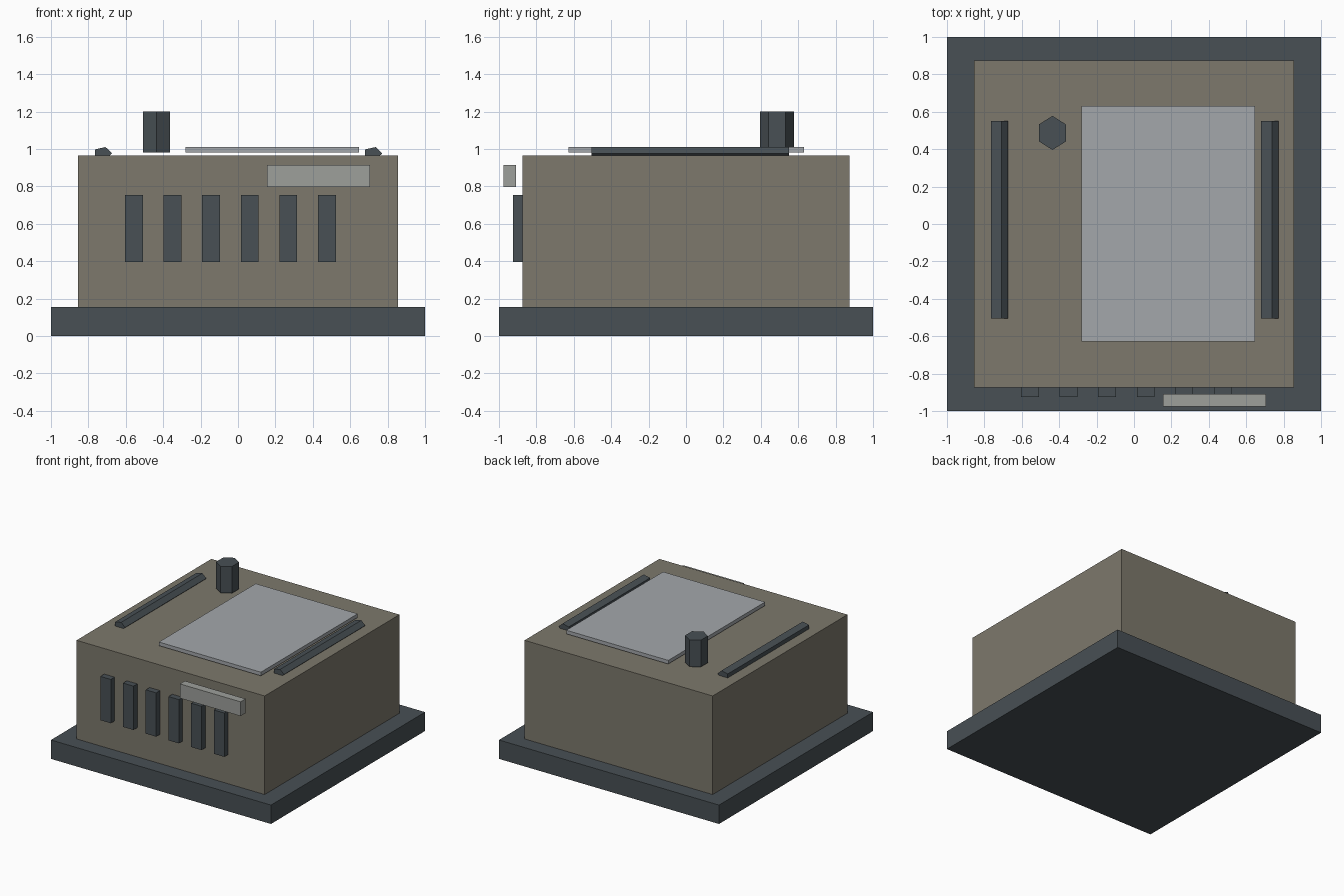
import bpy
from math import radians

if "Cube" in bpy.data.objects:
    bpy.data.objects.remove(bpy.data.objects["Cube"])


def material(name, rgb):
    m = bpy.data.materials.new(name)
    m.diffuse_color = (*rgb, 1)
    m.use_nodes = True
    m.node_tree.nodes["Principled BSDF"].inputs["Base Color"].default_value = m.diffuse_color
    return m


SLATE = material("slate", (0.065, 0.08, 0.09))
OLIVE = material("olive", (0.205, 0.19, 0.15))
PALE = material("pale_metal", (0.37, 0.39, 0.41))
PLATE = material("plate_metal", (0.34, 0.35, 0.33))


def finish(name, mat):
    o = bpy.context.object
    o.name = name
    bpy.ops.object.transform_apply(location=False, rotation=True, scale=True)
    o.data.materials.append(mat)
    return o


def box(name, x, y, z, mat):
    """Box from (min, max) ranges on each axis."""
    mid = [(a + b) / 2 for a, b in (x, y, z)]
    bpy.ops.mesh.primitive_cube_add(size=1, location=mid)
    bpy.context.object.scale = [b - a for a, b in (x, y, z)]
    return finish(name, mat)


# Base slab and main housing
box("base", (-1, 1), (-1, 1), (0, 0.155), SLATE)
box("housing", (-0.855, 0.855), (-0.875, 0.875), (0.155, 0.965), OLIVE)

# Row of vent slats on the front
for i in range(6):
    x = -0.604 + 0.2064 * i
    box(f"vent_slat_{i + 1}", (x, x + 0.095), (-0.925, -0.87), (0.395, 0.755), SLATE)

# Plate standing off the front, and panel just above the roof
box("front_plate", (0.155, 0.706), (-0.975, -0.91), (0.798, 0.915), PLATE)
box("roof_panel", (-0.28, 0.647), (-0.627, 0.63), (0.98, 1.01), PALE)

# Hexagonal stack
bpy.ops.mesh.primitive_cylinder_add(vertices=6, radius=0.091, depth=0.22,
                                    location=(-0.436, 0.487, 1.09))
bpy.context.object.scale = (0.916, 1, 1)
finish("stack", SLATE)

# Flattened five-sided rails along the roof, one vertex pointing to +x
for name, x in (("left_rail", -0.724), ("right_rail", 0.721)):
    bpy.ops.mesh.primitive_cylinder_add(vertices=5, radius=0.0503, depth=1.055,
                                        location=(x, 0.023, 0.977))
    o = bpy.context.object
    o.rotation_euler = (0, 0, radians(-90))
    bpy.ops.object.transform_apply(location=False, rotation=True, scale=False)
    o.rotation_euler = (radians(90), 0, 0)
    bpy.ops.object.transform_apply(location=False, rotation=True, scale=False)
    o.scale = (1, 1, 0.7)
    finish(name, SLATE)
